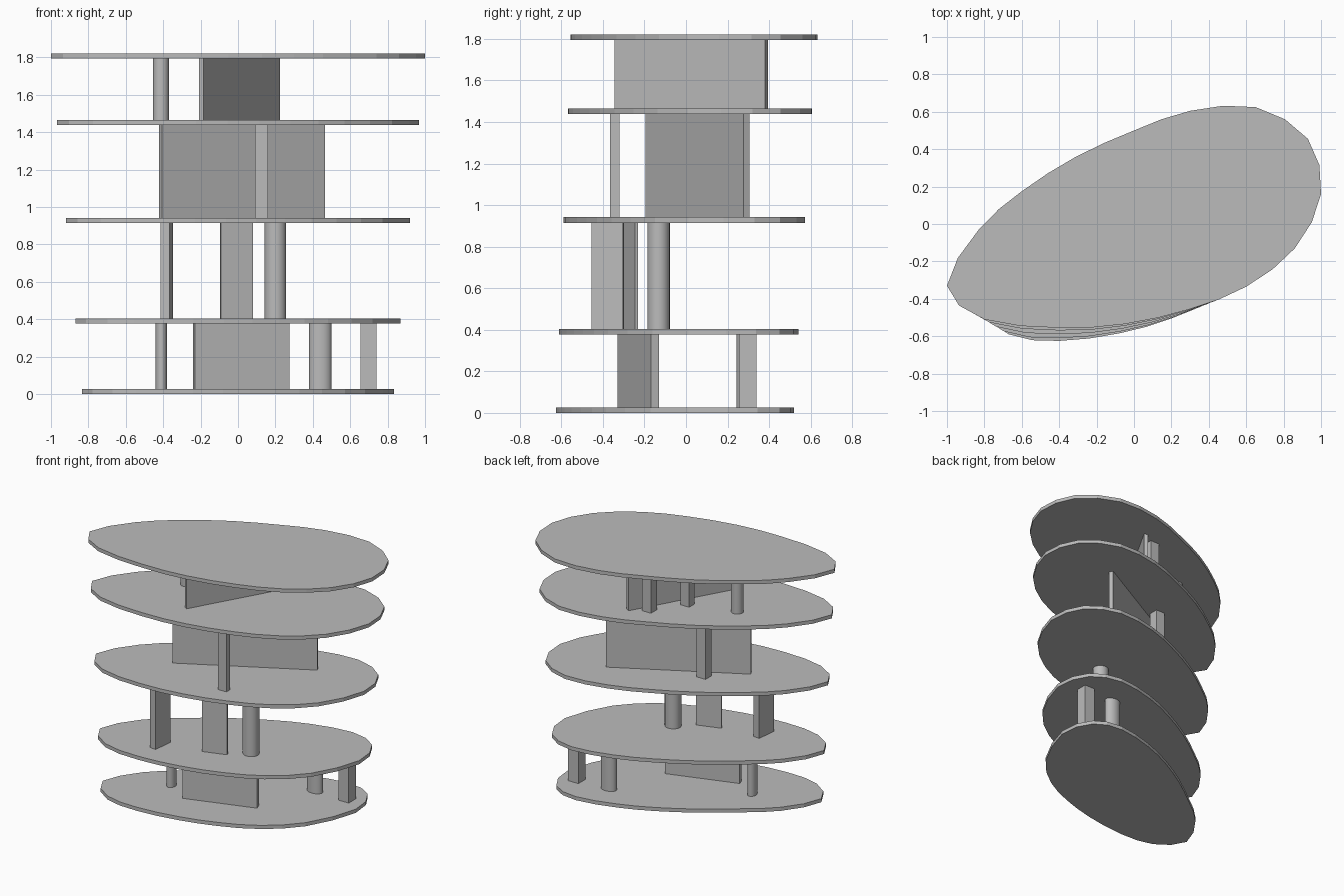
import bpy, bmesh, math
from mathutils import Vector, Matrix

old = bpy.data.objects.get("Cube")
if old:
    bpy.data.objects.remove(old, do_unlink=True)

grey = bpy.data.materials.new("light_grey")
grey.use_nodes = True
colour = (0.5, 0.5, 0.5, 1)
grey.diffuse_color = colour
grey.node_tree.nodes["Principled BSDF"].inputs["Base Color"].default_value = colour

THICK = 0.027
FLOORS = [0, 0.377, 0.915, 1.438, 1.794]    # underside of each slab

# Outline key points of the lowest and the highest slab, counter-clockwise
LOW = [(.835, .2), (.76, .45), (.55, .52), (.25, .455), (0, .35), (-.25, .205),
       (-.49, .03), (-.69, -.14), (-.835, -.41), (-.67, -.59), (-.4, -.625),
       (-.08, -.585), (.2, -.505), (.45, -.385), (.68, -.17)]
HIGH = [(1, .16), (.93, .455), (.65, .625), (.3, .605), (0, .5), (-.31, .36),
        (-.6, .175), (-.83, -.03), (-1, -.33), (-.8, -.51), (-.4, -.555),
        (-.05, -.535), (.3, -.455), (.6, -.335), (.86, -.13)]


def finish(bm, name):
    bmesh.ops.recalc_face_normals(bm, faces=bm.faces[:])
    mesh = bpy.data.meshes.new(name)
    bm.to_mesh(mesh)
    bm.free()
    mesh.materials.append(grey)
    obj = bpy.data.objects.new(name, mesh)
    bpy.context.collection.objects.link(obj)
    return obj


def outline(t):
    """Blend the two outlines and add a smooth midpoint between key points."""
    keys = [Vector(a).lerp(Vector(b), t) for a, b in zip(LOW, HIGH)]
    n = len(keys)
    points = []
    for i in range(n):
        p, q, r, s = (keys[(i + k) % n] for k in (-1, 0, 1, 2))
        points += [q, (9 * (q + r) - p - s) / 16]
    return points


def slab(name, z):
    bm = bmesh.new()
    face = bm.faces.new([bm.verts.new((p.x, p.y, z)) for p in outline(z / FLOORS[-1])])
    top = bmesh.ops.extrude_face_region(bm, geom=[face])
    verts = [v for v in top["geom"] if isinstance(v, bmesh.types.BMVert)]
    bmesh.ops.translate(bm, verts=verts, vec=(0, 0, THICK))
    finish(bm, name)


def placing(storey, x, y, sx, sy, angle=0):
    """Matrix that fits a unit solid between two neighbouring slabs."""
    low, high = FLOORS[storey] + THICK, FLOORS[storey + 1]
    return (Matrix.Translation((x, y, (low + high) / 2))
            @ Matrix.Rotation(math.radians(angle), 4, "Z")
            @ Matrix.Diagonal((sx, sy, high - low, 1)))


def block(name, *place):
    bm = bmesh.new()
    bmesh.ops.create_cube(bm, size=1, matrix=placing(*place))
    finish(bm, name)


def column(name, *place):
    bm = bmesh.new()
    bmesh.ops.create_cone(bm, cap_ends=True, segments=24, radius1=0.5, radius2=0.5,
                          depth=1, matrix=placing(*place))
    for f in bm.faces:
        f.smooth = len(f.verts) == 4
    for e in bm.edges:
        e.smooth = all(len(f.verts) == 4 for f in e.link_faces)
    finish(bm, name)


# Floor slabs
for i, z in enumerate(FLOORS):
    slab(f"floor_slab_{i + 1}", z)

# First storey
block("first_storey_wall", 0, .017, -.23, .53, .041, 17.6)
block("first_storey_square_pillar", 0, .697, .297, .085, .085)
column("first_storey_left_column", 0, .44, .285, .12, .085)
column("first_storey_right_column", 0, -.41, -.2, .06, .08)

# Second storey
block("second_storey_wall", 1, -.007, -.265, .18, .016, 17.6)
block("second_storey_pillar", 1, -.382, -.376, .05, .152, -6.5)
column("second_storey_column", 1, .2, -.132, .115, .108)

# Third storey
block("third_storey_wall", 2, .022, .055, .99, .033, 28.4)
block("third_storey_front_pillar", 2, .125, -.343, .07, .045)
block("third_storey_back_pillar", 2, -.18, .045, .075, .07)

# Fourth storey
block("fourth_storey_wall", 3, .008, .025, .833, .029, 60.5)
block("fourth_storey_back_pillar", 3, .09, .305, .075, .07)
block("fourth_storey_middle_pillar", 3, -.07, .08, .07, .065)
column("fourth_storey_column", 3, -.412, -.02, .085, .085)
